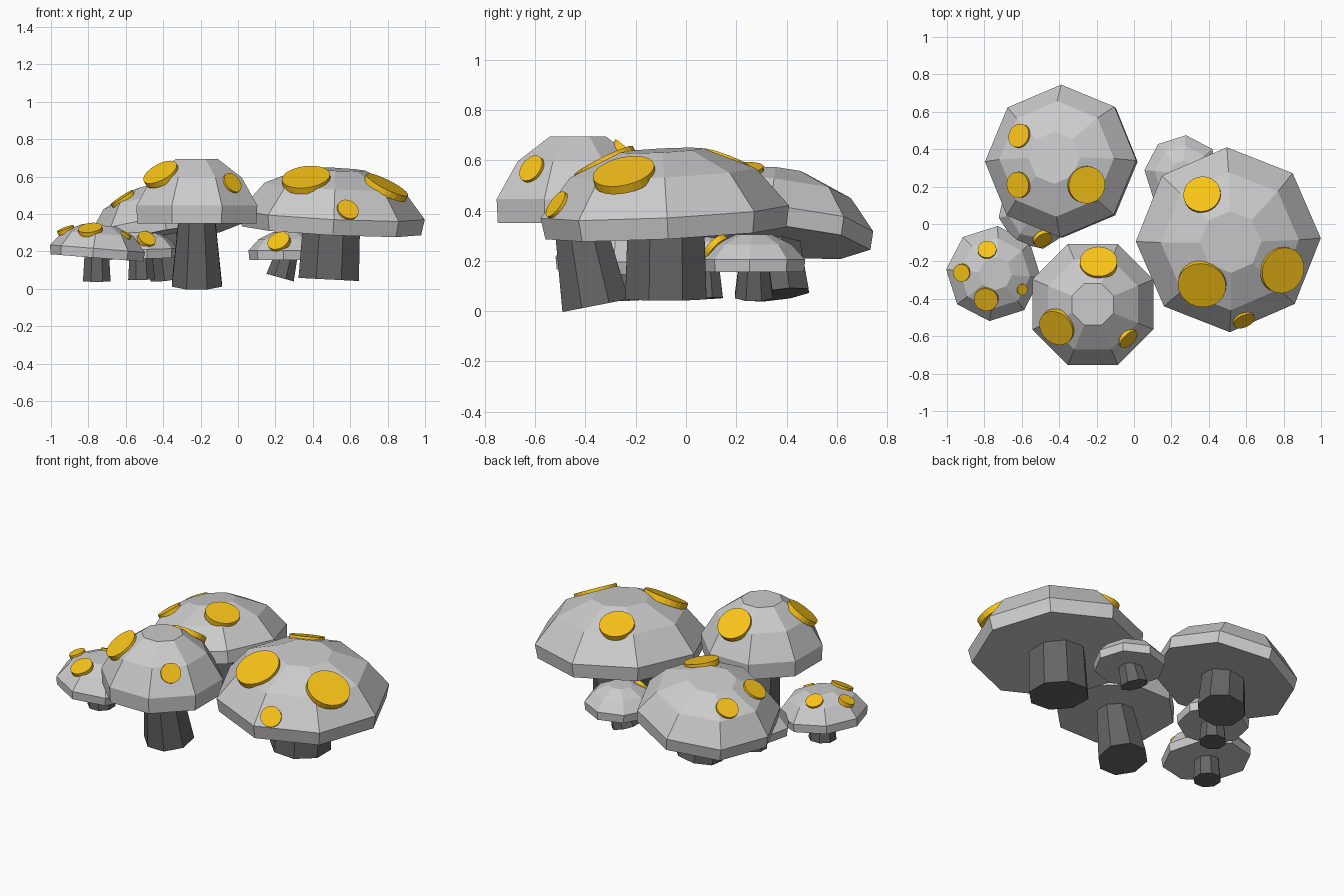
import bpy, bmesh, math
from mathutils import Vector, Matrix
from mathutils.bvhtree import BVHTree

if "Cube" in bpy.data.objects:
    bpy.data.objects.remove(bpy.data.objects["Cube"])

UP = Vector((0, 0, 1))


def material(name, rgb):
    m = bpy.data.materials.new(name)
    m.diffuse_color = (*rgb, 1)
    m.use_nodes = True
    m.node_tree.nodes["Principled BSDF"].inputs["Base Color"].default_value = m.diffuse_color
    return m


GOLD = material("gold_spot", (0.95, 0.55, 0.01))
DARK = material("dark_stem", (0.13, 0.13, 0.13))


def frame(origin, axis):
    """Matrix that stands local z along the given axis at the origin."""
    return Matrix.Translation(origin) @ UP.rotation_difference(Vector(axis)).to_matrix().to_4x4()


def lathe(name, profile, matrix, sides=8, turn=0.0, mat=None):
    """Flat-shaded closed solid from (radius, height) rings."""
    bm = bmesh.new()
    rings = []
    for r, z in profile:
        rings.append([bm.verts.new(matrix @ Vector((
            r * math.cos(math.radians(turn) + math.tau * i / sides),
            r * math.sin(math.radians(turn) + math.tau * i / sides), z)))
            for i in range(sides)])
    for a, b in zip(rings, rings[1:]):
        for i in range(sides):
            j = (i + 1) % sides
            bm.faces.new((a[i], a[j], b[j], b[i]))
    bm.faces.new(rings[0][::-1])
    bm.faces.new(rings[-1])
    bm.normal_update()
    tree = BVHTree.FromBMesh(bm)
    mesh = bpy.data.meshes.new(name)
    bm.to_mesh(mesh)
    bm.free()
    if mat:
        mesh.materials.append(mat)
    bpy.context.collection.objects.link(bpy.data.objects.new(name, mesh))
    return tree


def mushroom(name, centre, slope, turn, profile, base, stem_r, spots):
    # faceted cap, tilted by its rim slope in x and y
    tree = lathe(name + "_cap", profile, frame(centre, (-slope[0], -slope[1], 1)), 8, turn)
    # tapered stem from the ground up into the cap
    base = Vector(base)
    axis = Vector(centre) + Vector((0, 0, 0.03)) - base
    lathe(name + "_stem", [(stem_r[0], 0), (stem_r[1], axis.length)],
          frame(base, axis), 8, 22.5, DARK)
    # round spots dropped onto the cap surface
    for i, (x, y, r) in enumerate(spots):
        hit, normal, _, _ = tree.ray_cast(Vector((x, y, 3)), -UP)
        if hit:
            t = 0.008 + r * 0.08
            lathe(f"{name}_spot_{i + 1}", [(r, -t), (r, t)], frame(hit, normal), 24, 0, GOLD)


mushroom("large_right", (0.5, -0.08, 0.31), (-0.05, 0.05), 1,
         [(0.48, 0), (0.495, 0.085), (0.37, 0.24), (0.165, 0.33)],
         (0.485, -0.08, 0.05), (0.175, 0.165),
         [(0.365, 0.155, 0.1), (0.365, -0.32, 0.13), (0.79, -0.245, 0.125), (0.585, -0.51, 0.06)])

mushroom("tall_front", (-0.22, -0.43, 0.35), (0, 0), 22.5,
         [(0.345, 0), (0.35, 0.095), (0.26, 0.245), (0.12, 0.345)],
         (-0.22, -0.36, 0.022), (0.145, 0.105),
         [(-0.19, -0.21, 0.1), (-0.41, -0.55, 0.1), (-0.035, -0.61, 0.058)])

mushroom("back_left", (-0.38, 0.33, 0.28), (0.17, -0.09), 0,
         [(0.405, 0), (0.41, 0.075), (0.31, 0.2), (0.14, 0.275)],
         (-0.34, 0.36, 0.065), (0.14, 0.125),
         [(-0.61, 0.47, 0.065), (-0.615, 0.21, 0.07), (-0.255, 0.21, 0.1)])

mushroom("small_left", (-0.755, -0.265, 0.165), (-0.08, 0), -5,
         [(0.25, 0), (0.255, 0.05), (0.19, 0.13), (0.09, 0.175)],
         (-0.755, -0.26, 0.04), (0.08, 0.07),
         [(-0.785, -0.14, 0.05), (-0.92, -0.26, 0.047), (-0.79, -0.4, 0.065), (-0.6, -0.35, 0.03)])

mushroom("small_middle", (-0.52, 0.07, 0.16), (0.03, 0), 10,
         [(0.2, 0), (0.205, 0.05), (0.15, 0.11), (0.07, 0.15)],
         (-0.515, 0.075, 0.05), (0.078, 0.065),
         [(-0.49, -0.08, 0.05)])

mushroom("small_back", (0.26, 0.27, 0.155), (0, 0), -5,
         [(0.2, 0), (0.205, 0.05), (0.15, 0.11), (0.07, 0.15)],
         (0.225, 0.27, 0.06), (0.082, 0.065),
         [(0.22, 0.12, 0.062)])
